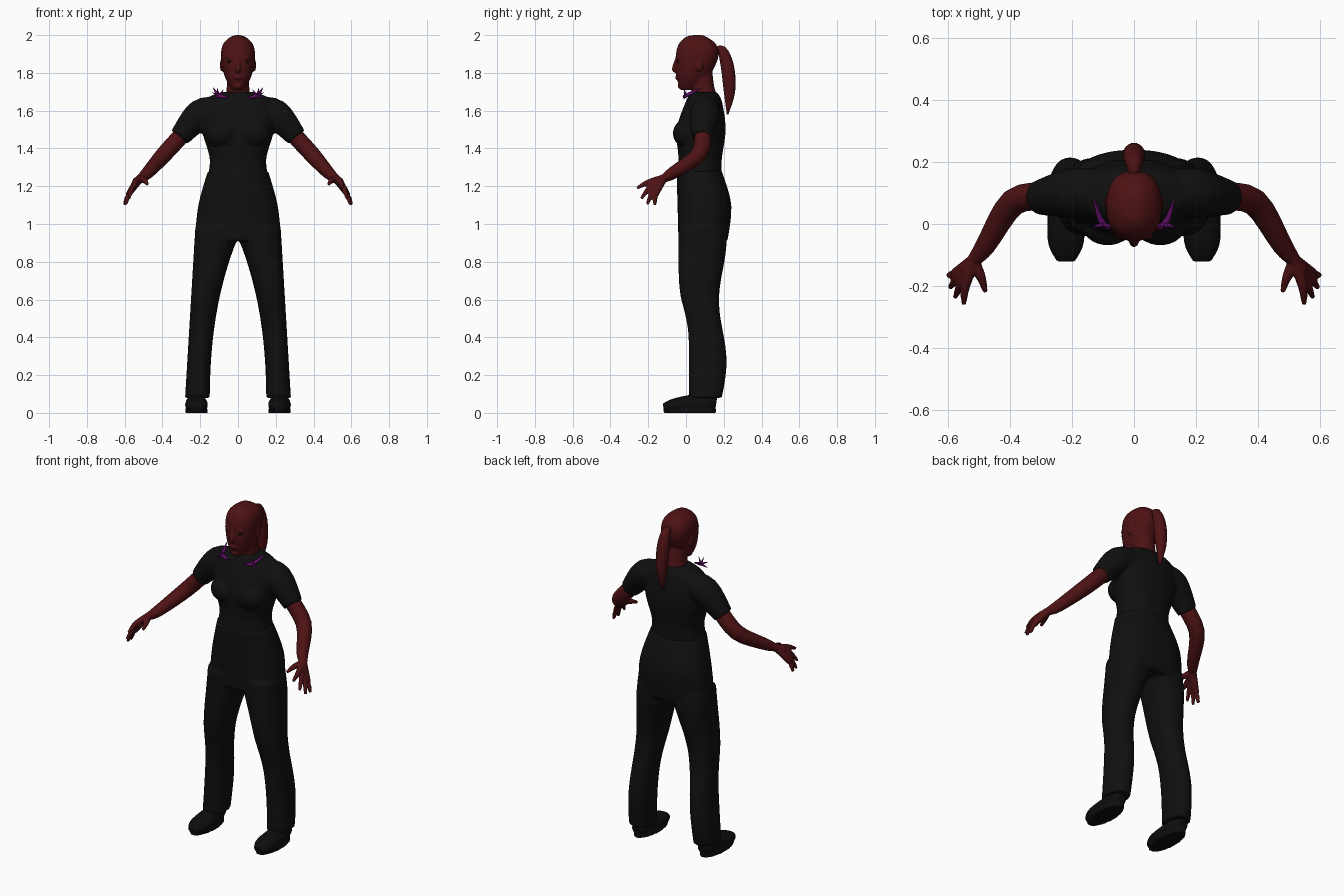
import bpy, bmesh, math
from mathutils import Vector, Matrix

cube = bpy.data.objects.get("Cube")
if cube:
    bpy.data.objects.remove(cube, do_unlink=True)


def material(name, red, green, blue):
    mat = bpy.data.materials.new(name)
    mat.use_nodes = True
    mat.diffuse_color = (red, green, blue, 1)
    shader = mat.node_tree.nodes["Principled BSDF"]
    shader.inputs["Base Color"].default_value = mat.diffuse_color
    shader.inputs["Roughness"].default_value = .8
    return mat


skin = material("dark red skin", .075, .006, .007)
cloth = material("black cloth", .005, .005, .005)
leather = material("black leather", .004, .004, .004)
eye_shadow = material("eye shadow", .01, .003, .004)
purple = material("purple", .13, .005, .15)
sides = {"left": 1, "right": -1}


def smooth_path(points, steps=4):
    """Smooth curve through stations of x, y, z and one or two radii."""
    stations = [Vector(p if len(p) == 5 else (*p, p[-1])) for p in points]
    last = len(stations) - 1
    path = []
    for index in range(last):
        start, end = stations[index], stations[index + 1]
        leave = (end - stations[max(index - 1, 0)]) / 2
        arrive = (stations[min(index + 2, last)] - start) / 2
        for step in range(steps):
            t = step / steps
            ease = t * t * (3 - 2 * t)
            path.append(start * (1 - ease) + end * ease
                        + leave * t * (1 - t) ** 2 - arrive * t * t * (1 - t))
    return path + [stations[-1]]


def rounded(value, power):
    return math.copysign(abs(value) ** (2 / power), value)


def tube(bm, points, side=1, level=False, power=2, count=24):
    """Closed loft whose rings lie level or across the path."""
    path = smooth_path(points)
    rings = []
    for index, station in enumerate(path):
        across, other = Vector((1, 0, 0)), Vector((0, 1, 0))
        if not level:
            ahead = path[min(index + 1, len(path) - 1)]
            behind = path[max(index - 1, 0)]
            along = Vector((ahead - behind)[:3]).normalized()
            guide = Vector((0, 0, 1)) if abs(along.z) < .9 else other
            across = along.cross(guide).normalized()
            other = across.cross(along)
        ring = []
        for corner in range(count):
            angle = math.tau * corner / count
            spot = Vector(station[:3])
            spot += across * rounded(math.cos(angle), power) * max(station[3], .001)
            spot += other * rounded(math.sin(angle), power) * max(station[4], .001)
            ring.append(bm.verts.new((spot.x * side, spot.y, spot.z)))
        rings.append(ring)
    for lower, upper in zip(rings, rings[1:]):
        for corner in range(count):
            following = (corner + 1) % count
            bm.faces.new((lower[corner], lower[following], upper[following], upper[corner]))
    bm.faces.new(rings[0])
    bm.faces.new(rings[-1])


def upright(bm, rows, side=1):
    """Level loft from rows of height, inner, outer, front and back limits."""
    stations = [((inner + outer) / 2, (front + back) / 2, height,
                 (outer - inner) / 2, (back - front) / 2)
                for height, inner, outer, front, back in rows]
    tube(bm, stations, side, level=True, power=2.3, count=40)


def symmetric(bm, rows):
    upright(bm, [(height, -half, half, front, back) for height, half, front, back in rows])


def ball(bm, location, size):
    matrix = Matrix.Translation(location) @ Matrix.Diagonal((*size, 1))
    bmesh.ops.create_uvsphere(bm, u_segments=20, v_segments=12, radius=1, matrix=matrix)


def finish(name, bm, mat, voxel=None):
    """Make the object; a voxel size blends its overlapping pieces into one skin."""
    bmesh.ops.recalc_face_normals(bm, faces=bm.faces)
    mesh = bpy.data.meshes.new(name)
    bm.to_mesh(mesh)
    bm.free()
    mesh.materials.append(mat)
    mesh.shade_smooth()
    part = bpy.data.objects.new(name, mesh)
    bpy.context.collection.objects.link(part)
    if voxel:
        blend = part.modifiers.new("blend", 'REMESH')
        blend.mode = 'VOXEL'
        blend.voxel_size = voxel
        blend.use_smooth_shade = True
        soften = part.modifiers.new("soften", 'SMOOTH')
        soften.factor = .5
        soften.iterations = 3


# Shirt: torso, bust and short sleeves
bm = bmesh.new()
symmetric(bm, [(1.25, .16, -.05, .19), (1.35, .15, -.04, .19), (1.5, .19, -.05, .21),
               (1.65, .18, 0, .19), (1.7, .08, .03, .16)])
for side in sides.values():
    ball(bm, (side * .085, 0, 1.48), (.085, .07, .075))
    tube(bm, [(.1, .11, 1.6, .07), (.2, .1, 1.58, .08), (.31, .085, 1.46, .055)], side)
finish("shirt", bm, cloth, .009)

# Trousers: hips and two loose legs that spread and curve by rule
bm = bmesh.new()
symmetric(bm, [(1.28, .16, -.05, .19), (1.1, .21, -.045, .24), (.91, .23, -.04, .22)])
for side in sides.values():
    leg = []
    for step in range(11):
        height = .08 + .09 * step
        inner = .15 * (1 - (height / .93) ** 2.5)
        outer = .285 - .06 * height
        front = -.012 - .028 * math.tanh(10 * (height - .55))
        back = .195 + .02 * math.cos(math.tau * (height - .27) / .65)
        leg.append((height, inner, outer, front, back))
    upright(bm, leg, side)
finish("trousers", bm, cloth, .009)

# Shoes: rounded upper on a flat sole
for label, side in sides.items():
    bm = bmesh.new()
    tube(bm, [(.22, .16, .05, .03), (.22, .1, .055, .05), (.22, -.05, .04, .06, .04),
              (.22, -.12, .03, .03, .02)], side)
    tube(bm, [(.22, .02, 0, .06, .14), (.22, .02, .02, .06, .14)], side, level=True)
    finish(label + "_shoe", bm, leather, .006)

# Head with neck, nose, lips, chin, ears and brows
bm = bmesh.new()
symmetric(bm, [(1.71, .03, -.03, .03), (1.78, .07, -.05, .12), (1.88, .09, -.055, .17),
               (1.95, .08, -.04, .16), (1.99, .04, 0, .11), (2, .01, .04, .08)])
tube(bm, [(0, .1, 1.65, .07), (0, .09, 1.72, .06), (0, .08, 1.8, .06)])
tube(bm, [(0, -.045, 1.88, .01), (0, -.06, 1.82, .015), (0, -.045, 1.81, .01)])
ball(bm, (0, -.045, 1.775), (.026, .013, .011))
ball(bm, (0, -.03, 1.73), (.022, .014, .014))
for side in sides.values():
    ball(bm, (side * .086, .07, 1.84), (.01, .02, .034))
    ball(bm, (side * .036, -.04, 1.88), (.024, .011, .007))
finish("head", bm, skin, .005)

# Eyes
for label, side in sides.items():
    bm = bmesh.new()
    ball(bm, (side * .037, -.038, 1.86), (.02, .012, .009))
    finish(label + "_eye", bm, eye_shadow)

# Ponytail
bm = bmesh.new()
tube(bm, [(0, .15, 1.91, .015), (0, .19, 1.92, .025), (0, .22, 1.83, .035),
          (0, .23, 1.7, .03), (0, .22, 1.58, .004)])
finish("ponytail", bm, skin)

# Arms reaching forward, with the fingers fanned between index and little finger
wrist = (.52, -.12, 1.24, .022)
index_knuckle, little_knuckle = Vector((.545, -.2, 1.22)), Vector((.58, -.16, 1.155))
index_tip, little_tip = Vector((.55, -.26, 1.19)), Vector((.6, -.165, 1.1))
longer = Vector((.013, -.01, -.03))
for label, side in sides.items():
    bm = bmesh.new()
    tube(bm, [(.28, .09, 1.49, .045), (.39, .07, 1.37, .044), (.48, -.07, 1.27, .033),
              wrist, (.54, -.15, 1.22, .024)], side)
    for finger in range(4):
        share = finger / 3
        knuckle = index_knuckle.lerp(little_knuckle, share)
        tip = index_tip.lerp(little_tip, share) + longer * math.sin(math.pi * share)
        tube(bm, [wrist, (*knuckle, .016), (*tip, .008)], side, count=12)
    tube(bm, [wrist, (.495, -.17, 1.23, .016), (.48, -.22, 1.21, .008)], side, count=12)
    finish(label + "_arm", bm, skin, .005)

# Spiky collar ornaments: a curved horn with a fan of thorns
for label, side in sides.items():
    bm = bmesh.new()
    tube(bm, [(.05, -.01, 1.67, .003), (.1, 0, 1.68, .011), (.13, .08, 1.72, .002)],
         side, count=8)
    root = Vector((.1, 0, 1.68))
    for thorn in range(4):
        angle = .9 * thorn - .5
        tip = root + Vector((math.cos(angle), -.3, math.sin(angle))) * .04
        tube(bm, [(*root, .008), (*tip, .001)], side, count=6)
    finish(label + "_collar_spikes", bm, purple)
